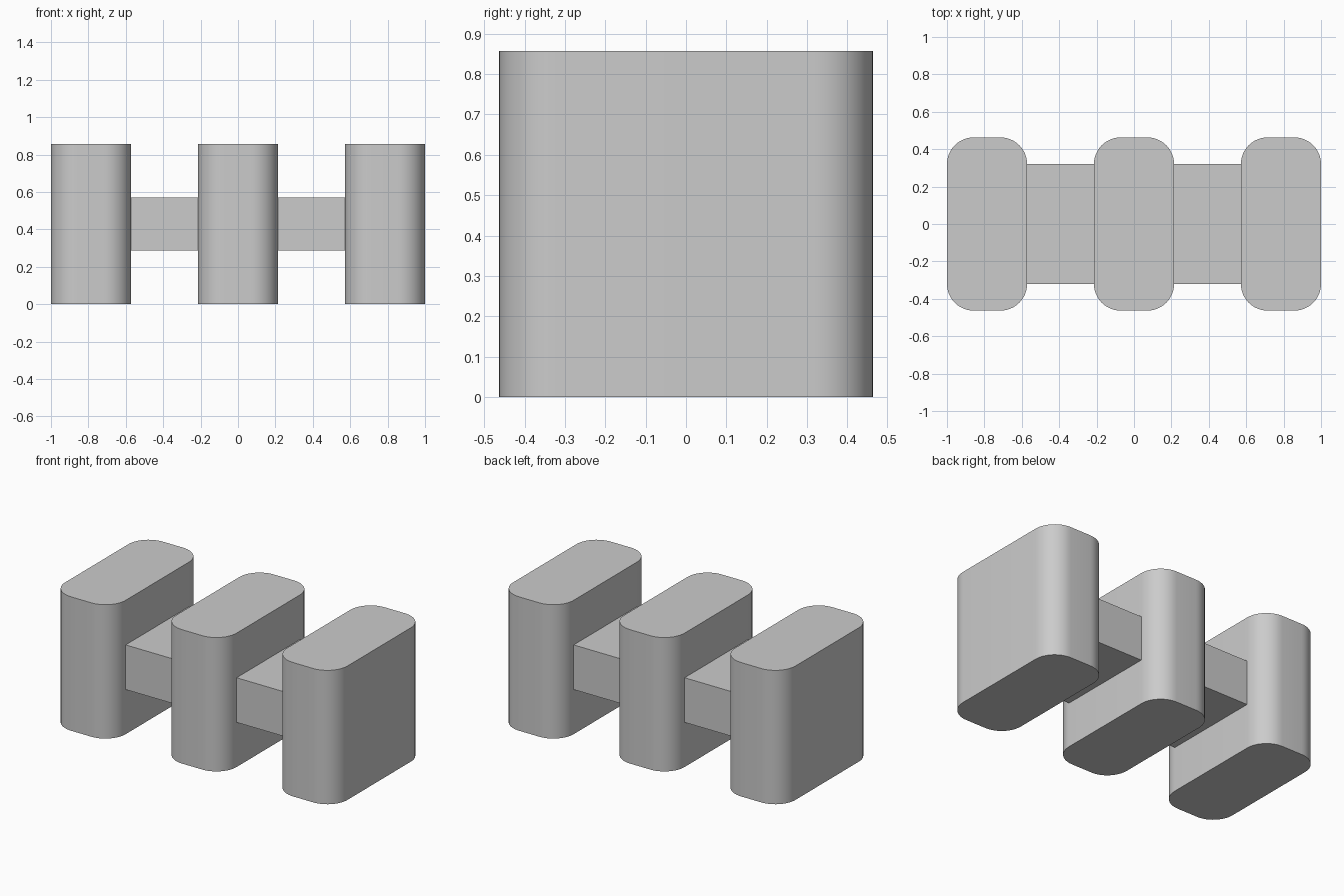
import bpy
import bmesh
import math

cube = bpy.data.objects.get("Cube")
if cube:
    bpy.data.objects.remove(cube, do_unlink=True)

# Single light grey material
GREY = (0.6, 0.6, 0.6, 1)
grey = bpy.data.materials.new("light_grey")
grey.use_nodes = True
grey.diffuse_color = GREY
grey.node_tree.nodes["Principled BSDF"].inputs["Base Color"].default_value = GREY


def make_box(name, size, centre, radius=0):
    """Box whose upright edges are rounded by radius."""
    bm = bmesh.new()
    bmesh.ops.create_cube(bm, size=1)
    bmesh.ops.scale(bm, vec=size, verts=bm.verts)
    if radius:
        upright = [e for e in bm.edges
                   if abs(e.verts[0].co.z - e.verts[1].co.z) > size[2] / 2]
        bmesh.ops.bevel(bm, geom=upright, offset=radius, segments=12,
                        profile=0.5, affect='EDGES')
    mesh = bpy.data.meshes.new(name)
    bm.to_mesh(mesh)
    bm.free()
    mesh.materials.append(grey)
    obj = bpy.data.objects.new(name, mesh)
    obj.location = centre
    bpy.context.collection.objects.link(obj)
    if radius:
        bpy.ops.object.select_all(action='DESELECT')
        obj.select_set(True)
        bpy.context.view_layer.objects.active = obj
        bpy.ops.object.shade_smooth_by_angle(angle=math.radians(30))
    return obj


HEIGHT = 0.857
WIDTH = 0.4286
SPACING = 1 - WIDTH / 2

# Three upright rounded blocks
for side, name in ((-1, "right_block"), (0, "middle_block"), (1, "left_block")):
    make_box(name, (WIDTH, 0.926, HEIGHT),
             (side * SPACING, 0, HEIGHT / 2), radius=0.143)

# Flat bridges joining neighbouring blocks
for side, name in ((-1, "right_bridge"), (1, "left_bridge")):
    make_box(name, (SPACING - WIDTH, 0.64, HEIGHT / 3),
             (side * SPACING / 2, 0, HEIGHT / 2))
